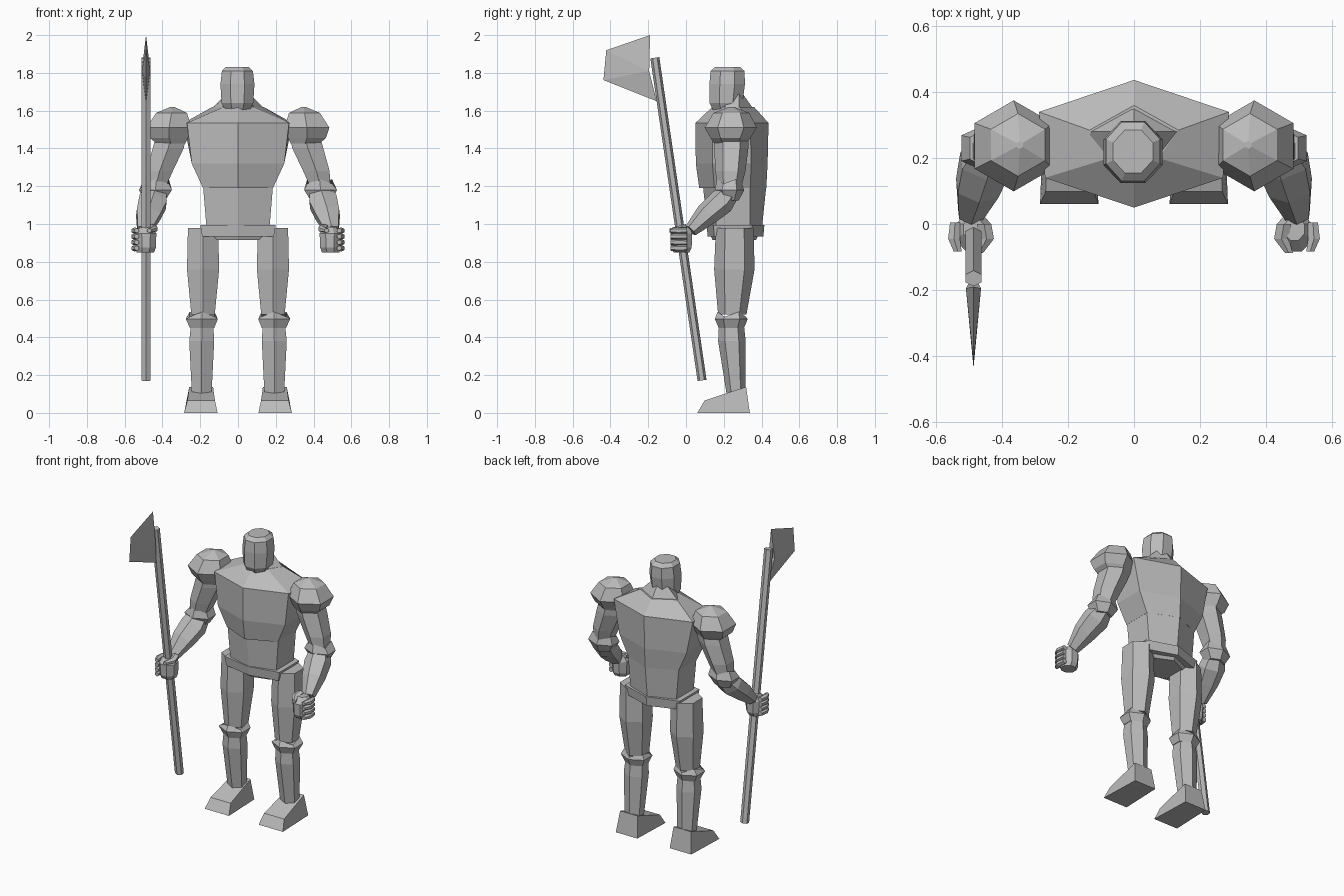
import bpy, bmesh, math
from mathutils import Vector

steel = bpy.data.materials.new("plain_grey")
steel.diffuse_color = (0.5, 0.5, 0.5, 1)


def make(name, bm):
    bmesh.ops.recalc_face_normals(bm, faces=bm.faces)
    me = bpy.data.meshes.new(name)
    bm.to_mesh(me)
    bm.free()
    me.materials.append(steel)
    ob = bpy.data.objects.new(name, me)
    bpy.context.collection.objects.link(ob)
    return ob


def skin(name, rings):
    """Bridge equal-length point rings and cap both ends."""
    bm = bmesh.new()
    loops = [[bm.verts.new(p) for p in r] for r in rings]
    for a, b in zip(loops, loops[1:]):
        for i in range(len(a)):
            j = (i + 1) % len(a)
            bm.faces.new((a[i], a[j], b[j], b[i]))
    bm.faces.new(loops[0])
    bm.faces.new(loops[-1])
    return make(name, bm)


def ring(c, rx, ry, n=6, phase=0.5, axis=None, zig=0.0):
    """Polygon ring with half-widths rx, ry; axis tilts it, zig makes a jagged rim."""
    pts = [(math.cos(2 * math.pi * (i + phase) / n), math.sin(2 * math.pi * (i + phase) / n))
           for i in range(n)]
    mx, my = (max(abs(p[k]) for p in pts) for k in (0, 1))
    q = None
    if axis:
        q = Vector((0, 0, -1)).rotation_difference(Vector(axis).normalized())
    out = []
    for i, (x, y) in enumerate(pts):
        v = Vector((x * rx / mx, y * ry / my, zig * (-1) ** i))
        out.append(Vector(c) + (q @ v if q else v))
    return out


def tube(name, rows, n=6, phase=0.5, axis=None):
    """Rows are x, y, z, rx, ry and optional zig."""
    return skin(name, [ring(r[:3], r[3], r[4], n, phase, axis, r[5] if len(r) > 5 else 0)
                       for r in rows])


def hexa(z, w, front, side_f, side_b, back, wb=None):
    """Torso outline pointed at front and back."""
    wb = wb or w
    return [(0, front, z), (w, side_f, z), (wb, side_b, z),
            (0, back, z), (-wb, side_b, z), (-w, side_f, z)]


# torso
skin("chest", [hexa(1.19, .185, .07, .15, .34, .425),
               hexa(1.32, .245, .052, .14, .345, .432),
               hexa(1.535, .27, .05, .14, .34, .437, .288),
               hexa(1.62, .075, .14, .2, .285, .36, .135)])
skin("abdomen", [hexa(.96, .165, .115, .16, .34, .40),
                 hexa(1.2, .185, .09, .155, .34, .425)])
skin("belt", [hexa(.935, .19, .115, .15, .345, .41),
              hexa(.995, .2, .108, .145, .35, .415)])
skin("pelvis", [hexa(.915, .11, .14, .17, .32, .37),
                hexa(.97, .16, .12, .16, .34, .40)])

# pointed collar rising behind the neck
skin("collar", [hexa(1.605, .09, .17, .21, .28, .36, .145),
                hexa(1.69, .045, .17, .2, .28, .30, .06)])

# head
tube("head", [(-.003, .215, 1.6, .065, .07), (-.003, .212, 1.64, .084, .087),
              (-.003, .218, 1.74, .09, .094), (-.003, .22, 1.81, .082, .09),
              (-.003, .22, 1.832, .06, .065)], n=8)

for s, side in ((1, "left"), (-1, "right")):
    # arm parts
    tube("shoulder_pad_" + side, [
        (s * .355, .235, 1.425, .075, .085), (s * .365, .235, 1.455, .1, .105),
        (s * .365, .237, 1.51, .119, .138), (s * .352, .24, 1.588, .082, .095),
        (s * .347, .24, 1.62, .01, .012)])
    tube("upper_arm_" + side, [
        (s * .35, .24, 1.48, .08, .09), (s * .37, .24, 1.4, .082, .09),
        (s * .415, .235, 1.28, .07, .08), (s * .44, .23, 1.18, .05, .06)])
    tube("elbow_" + side, [
        (s * .44, .23, 1.125, .055, .05), (s * .437, .23, 1.18, .087, .078),
        (s * .432, .23, 1.225, .066, .066, .012)])
    tube("forearm_" + side, [
        (s * .435, .235, 1.175, .055, .055), (s * .452, .185, 1.115, .074, .07),
        (s * .475, .11, 1.05, .064, .062), (s * .497, .025, .965, .036, .036)],
        axis=(s * .065, -.2, -.21))

    # fist with curled fingers and thumb
    tube("fist_" + side, [
        (s * .49, -.025, .85, .046, .042), (s * .487, -.025, .875, .052, .055),
        (s * .487, -.025, .95, .055, .058), (s * .487, -.015, .985, .03, .035)], n=8)
    for k in range(4):
        z = .872 + .031 * k
        tube("finger_%d_%s" % (k + 1, side), [
            (s * .543, .005, z, .015, .016), (s * .546, -.045, z, .018, .018),
            (s * .535, -.083, z, .012, .013)], axis=(0, -1, 0))
    tube("thumb_" + side, [
        (s * .455, .0, .985, .022, .015), (s * .447, -.045, .972, .022, .017),
        (s * .47, -.088, .965, .012, .011)], axis=(0, -1, 0))

    # leg parts
    tube("thigh_" + side, [
        (s * .185, .258, .98, .08, .1), (s * .185, .256, .76, .085, .107),
        (s * .185, .245, .52, .062, .075)])
    tube("knee_" + side, [
        (s * .19, .24, .45, .064, .067), (s * .192, .24, .497, .085, .087),
        (s * .19, .242, .522, .066, .075, .013)])
    tube("shin_" + side, [
        (s * .19, .24, .48, .058, .065), (s * .192, .243, .38, .066, .073),
        (s * .192, .265, .1, .052, .05)])

    # wedge foot: sole, then sloping upper
    skin("foot_" + side, [
        [(s * .108, .06, 0), (s * .285, .06, 0), (s * .275, .338, 0), (s * .118, .338, 0)],
        [(s * .122, .098, .065), (s * .268, .098, .065),
         (s * .258, .318, .138), (s * .132, .318, .138)]])

# polearm shaft
tube("shaft", [(-.487, .085, .172, .024, .024), (-.487, -.165, 1.88, .024, .024)],
     axis=(0, .25, -1.71))

# axe blade: thin outline, thickest at the middle of its back edge
bm = bmesh.new()
top, tip, low, base, cheek_l, cheek_r = [bm.verts.new(p) for p in (
    (-.487, -.19, 2.0), (-.487, -.422, 1.92), (-.487, -.437, 1.762),
    (-.487, -.155, 1.65), (-.51, -.195, 1.81), (-.464, -.195, 1.81))]
for c in (cheek_l, cheek_r):
    for a, b in ((top, tip), (tip, low), (low, base)):
        bm.faces.new((a, b, c))
bm.faces.new((top, cheek_l, cheek_r))
bm.faces.new((base, cheek_l, cheek_r))
make("axe_blade", bm)
